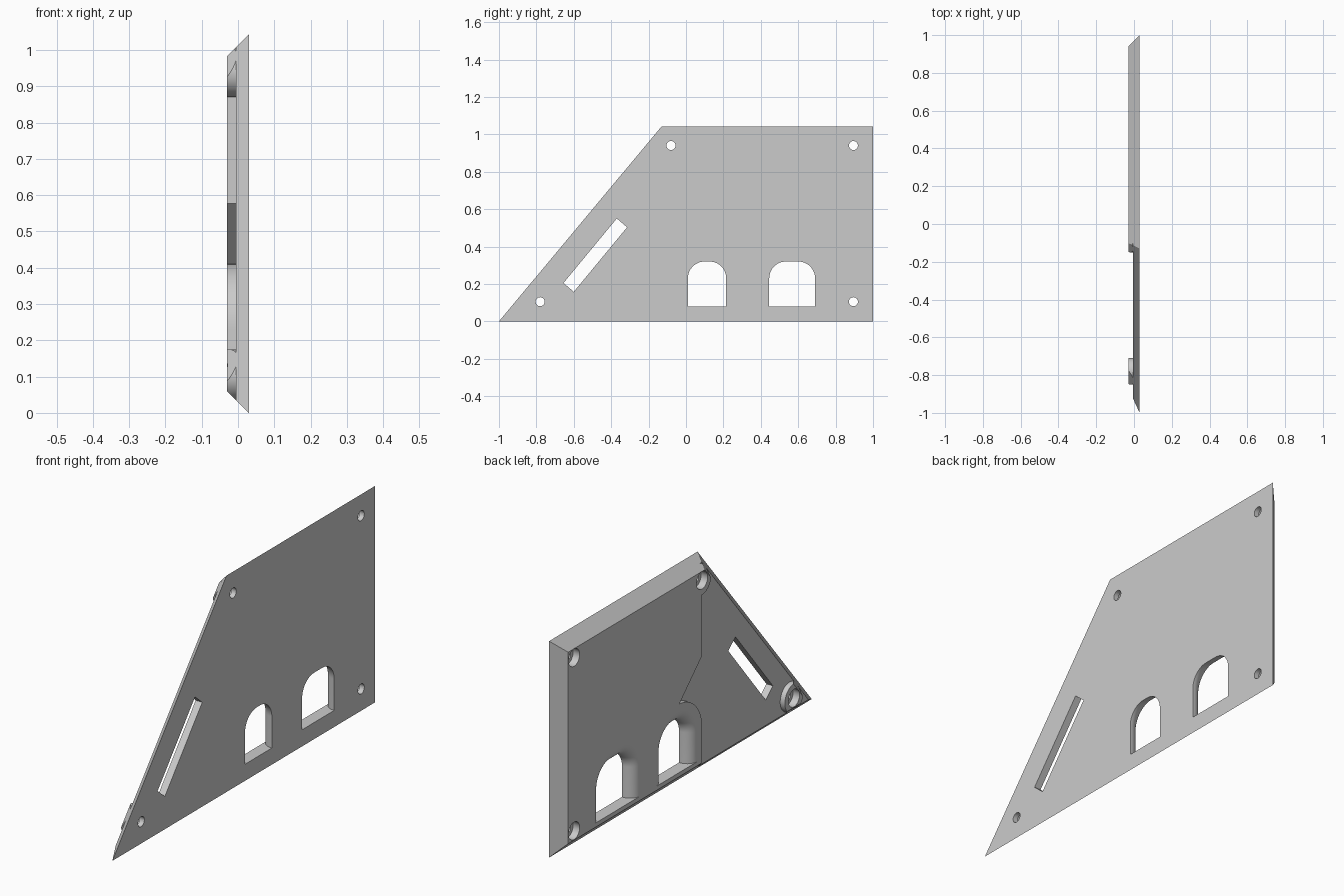
import bpy
import bmesh
from math import sin, cos, pi, radians

cube = bpy.data.objects.get("Cube")
if cube:
    bpy.data.objects.remove(cube, do_unlink=True)

OUT, BACK, FLOOR = 0.03, -0.03, -0.005   # outer face, inner face, pocket floor
HOLES = [(-0.08, 0.94), (0.895, 0.94), (0.895, 0.105), (-0.78, 0.105)]
BOSSES = [HOLES[0], HOLES[3]]


def loft(name, sections):
    """Solid through (x, [(y, z), ...]) sections with equal point counts."""
    bm = bmesh.new()
    rings = [[bm.verts.new((x, y, z)) for y, z in pts] for x, pts in sections]
    n = len(rings[0])
    for a, b in zip(rings, rings[1:]):
        for i in range(n):
            j = (i + 1) % n
            bm.faces.new((a[i], a[j], b[j], b[i]))
    bm.faces.new(rings[0])
    bm.faces.new(rings[-1])
    bmesh.ops.recalc_face_normals(bm, faces=bm.faces)
    mesh = bpy.data.meshes.new(name)
    bm.to_mesh(mesh)
    bm.free()
    obj = bpy.data.objects.new(name, mesh)
    bpy.context.collection.objects.link(obj)
    return obj


def prism(name, pts, x0, x1):
    return loft(name, [(x0, pts), (x1, pts)])


def arc(cy, cz, r, start, end, n=16):
    angles = [radians(start + (end - start) * i / n) for i in range(n + 1)]
    return [(cy + r * cos(a), cz + r * sin(a)) for a in angles]


def disc(centre, r, n=40):
    return arc(*centre, r, 0, 360 - 360 / n, n - 1)


def cut(target, cutter):
    mod = target.modifiers.new("cut", 'BOOLEAN')
    mod.operation, mod.solver, mod.object = 'DIFFERENCE', 'EXACT', cutter
    bpy.context.view_layer.objects.active = target
    bpy.ops.object.modifier_apply(modifier=mod.name)
    bpy.data.objects.remove(cutter, do_unlink=True)


def arch(y0, y1, d):
    """Window outline grown sideways and upwards by d."""
    r, sill, spring = 0.09, 0.08, 0.23
    return ([(y0 - d, sill), (y1 + d, sill)]
            + arc(y1 - r, spring, r + d, 0, 90)
            + arc(y0 + r, spring, r + d, 90, 180))


# Side panel with 45 degree mitred edges
panel = loft("side_panel", [
    (OUT, [(-1, 0), (1, 0), (1, 1.043), (-0.13, 1.043)]),
    (BACK, [(-0.871, 0.06), (0.94, 0.06), (0.94, 0.983), (-0.101, 0.983)])])

# Thin front area, stepping around the first window and the screw bosses
step = ([(-1.2, -0.1), (-0.08, -0.1)] + arc(0.1, 0.23, 0.18, 180, 92)
        + [(-0.08, 0.577), (-0.08, 1.2), (-1.2, 1.2)])
pocket = prism("pocket_cutter", step, -0.1, FLOOR)
for centre in BOSSES:
    cut(pocket, prism("boss_cutter", disc(centre, 0.07), -0.2, 0.1))
cut(panel, pocket)

# Arched windows, rounded over on the inner side
R = 0.055
for y0, y1 in [(0.01, 0.215), (0.445, 0.69)]:
    sections = [(0.1, arch(y0, y1, 0))]
    for i in range(11):
        a = pi / 2 * i / 10
        sections.append((BACK + R * (1 - sin(a)), arch(y0, y1, R * (1 - cos(a)))))
    sections.append((-0.1, arch(y0, y1, R)))
    cut(panel, loft("window_cutter", sections))

# Slanted slot
slot = [(-0.655, 0.205), (-0.6, 0.158), (-0.315, 0.503), (-0.37, 0.55)]
cut(panel, prism("slot_cutter", slot, -0.1, 0.1))

# Counterbored screw holes
for centre in HOLES:
    cut(panel, prism("hole_cutter", disc(centre, 0.024), -0.1, 0.1))
    cut(panel, prism("bore_cutter", disc(centre, 0.042), -0.1, 0.005))

# Material and shading
grey = bpy.data.materials.new("light_grey")
grey.use_nodes = True
colour = (0.6, 0.6, 0.6, 1)
grey.diffuse_color = colour
grey.node_tree.nodes["Principled BSDF"].inputs["Base Color"].default_value = colour
panel.data.materials.clear()
panel.data.materials.append(grey)
for poly in panel.data.polygons:
    poly.material_index = 0
bpy.ops.object.select_all(action='DESELECT')
panel.select_set(True)
bpy.context.view_layer.objects.active = panel
bpy.ops.object.shade_smooth_by_angle(angle=radians(30))
